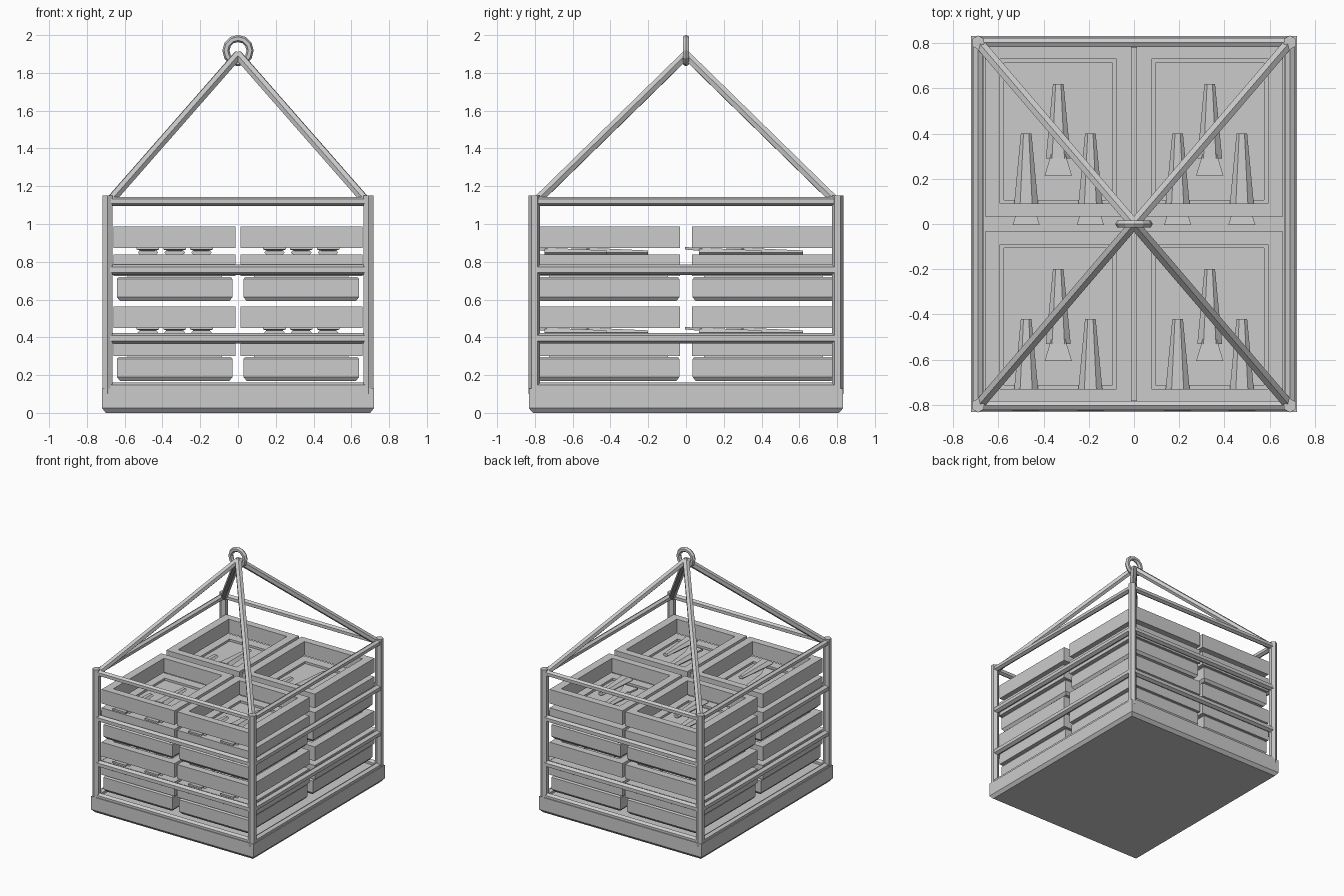
import bpy, bmesh
from math import pi
from mathutils import Vector

if "Cube" in bpy.data.objects:
    bpy.data.objects.remove(bpy.data.objects["Cube"])


def finish(name, bm):
    bmesh.ops.recalc_face_normals(bm, faces=bm.faces[:])
    me = bpy.data.meshes.new(name)
    bm.to_mesh(me)
    bm.free()
    ob = bpy.data.objects.new(name, me)
    bpy.context.collection.objects.link(ob)
    return ob


def loft(name, rings, closed=False):
    """Join equal-sided rings; cap the ends unless the rings form a closed loop."""
    bm = bmesh.new()
    vs = [[bm.verts.new(p) for p in r] for r in rings]
    n = len(vs[0])
    pairs = list(zip(vs, vs[1:])) + ([(vs[-1], vs[0])] if closed else [])
    for a, b in pairs:
        for i in range(n):
            bm.faces.new((a[i], a[(i + 1) % n], b[(i + 1) % n], b[i]))
    if not closed:
        bm.faces.new(vs[0])
        bm.faces.new(vs[-1])
    return finish(name, bm)


def rect(cx, cy, hx, hy, z):
    return [(cx + sx * hx, cy + sy * hy, z)
            for sx, sy in ((-1, -1), (1, -1), (1, 1), (-1, 1))]


def bar(name, a, b, r):
    """Six-sided bar between two points."""
    a, b = Vector(a), Vector(b)
    bm = bmesh.new()
    bmesh.ops.create_cone(bm, cap_ends=True, segments=6, radius1=r, radius2=r,
                          depth=(b - a).length)
    ob = finish(name, bm)
    ob.location = (a + b) / 2
    ob.rotation_mode = 'QUATERNION'
    ob.rotation_quaternion = (b - a).to_track_quat('Z', 'Y')
    return ob


def frame(name, cx, cy, hx, hy, wx, wy, z0, z1):
    """Open rectangular collar."""
    loft(name, [rect(cx, cy, hx, hy, z0), rect(cx, cy, hx, hy, z1),
                rect(cx, cy, hx - wx, hy - wy, z1),
                rect(cx, cy, hx - wx, hy - wy, z0)], closed=True)


def fish(name, x, y, z):
    """Flattened tapered body with a flared flat tail; y is the nose."""
    bm = bmesh.new()
    bmesh.ops.create_cone(bm, cap_ends=True, segments=6, radius1=0.049,
                          radius2=0.021, depth=0.33)
    for v in bm.verts:
        px, py, pz = v.co
        v.co = (x + py * 1.12, y - 0.165 + pz, z + px * 0.6)
    finish(name + "_body", bm)
    t = y - 0.33
    loft(name + "_tail",
         [[(x - 0.028, t + 0.03, zz), (x - 0.06, t - 0.075, zz + 0.01),
           (x + 0.06, t - 0.075, zz + 0.01), (x + 0.028, t + 0.03, zz)]
          for zz in (z + 0.006, z + 0.02)])


# Pallet base with chamfered underside
loft("base", [rect(0, 0, 0.70, 0.81, 0), rect(0, 0, 0.72, 0.832, 0.025),
              rect(0, 0, 0.72, 0.832, 0.13)])

# Cage posts, rails and sling bars
PX, PY = 0.69, 0.803
for sx in (-1, 1):
    for sy in (-1, 1):
        bar("corner_post", (sx * PX, sy * PY, 0.1), (sx * PX, sy * PY, 1.15), 0.031)
        bar("sling_bar", (sx * 0.675, sy * 0.788, 1.125), (0, 0, 1.895), 0.026)
for z, r in ((0.135, 0.026), (0.395, 0.027), (0.758, 0.027), (1.12, 0.024)):
    for s in (-1, 1):
        bar("long_rail", (s * PX, -PY, z), (s * PX, PY, z), r)
        bar("cross_rail", (-PX, s * PY, z), (PX, s * PY, z), r)

# Lifting ring
bpy.ops.mesh.primitive_torus_add(major_segments=12, minor_segments=6,
                                 major_radius=0.064, minor_radius=0.019,
                                 location=(0, 0, 1.918), rotation=(pi / 2, 0, 0))
bpy.context.object.name = "lifting_ring"

# Two layers of four fish crates
for dz in (0, 0.423):
    for cx in (-0.335, 0.335):
        for cy in (-0.41, 0.41):
            # lower tub
            tub = loft("crate_tub", [rect(cx, cy, 0.29, 0.36, 0.17 + dz),
                                     rect(cx, cy, 0.306, 0.375, 0.19 + dz),
                                     rect(cx, cy, 0.306, 0.375, 0.285 + dz),
                                     rect(cx, cy, 0.297, 0.366, 0.297 + dz)])
            # middle and upper collars, and the packed bed
            frame("crate_middle", cx, cy, 0.323, 0.377, 0.083, 0.074, 0.302 + dz, 0.415 + dz)
            frame("crate_upper", cx, cy, 0.323, 0.377, 0.065, 0.057, 0.45 + dz, 0.563 + dz)
            loft("crate_bed", [rect(cx, cy, 0.25, 0.315, 0.29 + dz),
                               rect(cx, cy, 0.25, 0.315, 0.398 + dz)])
            for i, nose in ((-1, -0.01), (0, 0.21), (1, -0.01)):
                fish("fish", cx + i * 0.142, cy + nose, 0.426 + dz)
